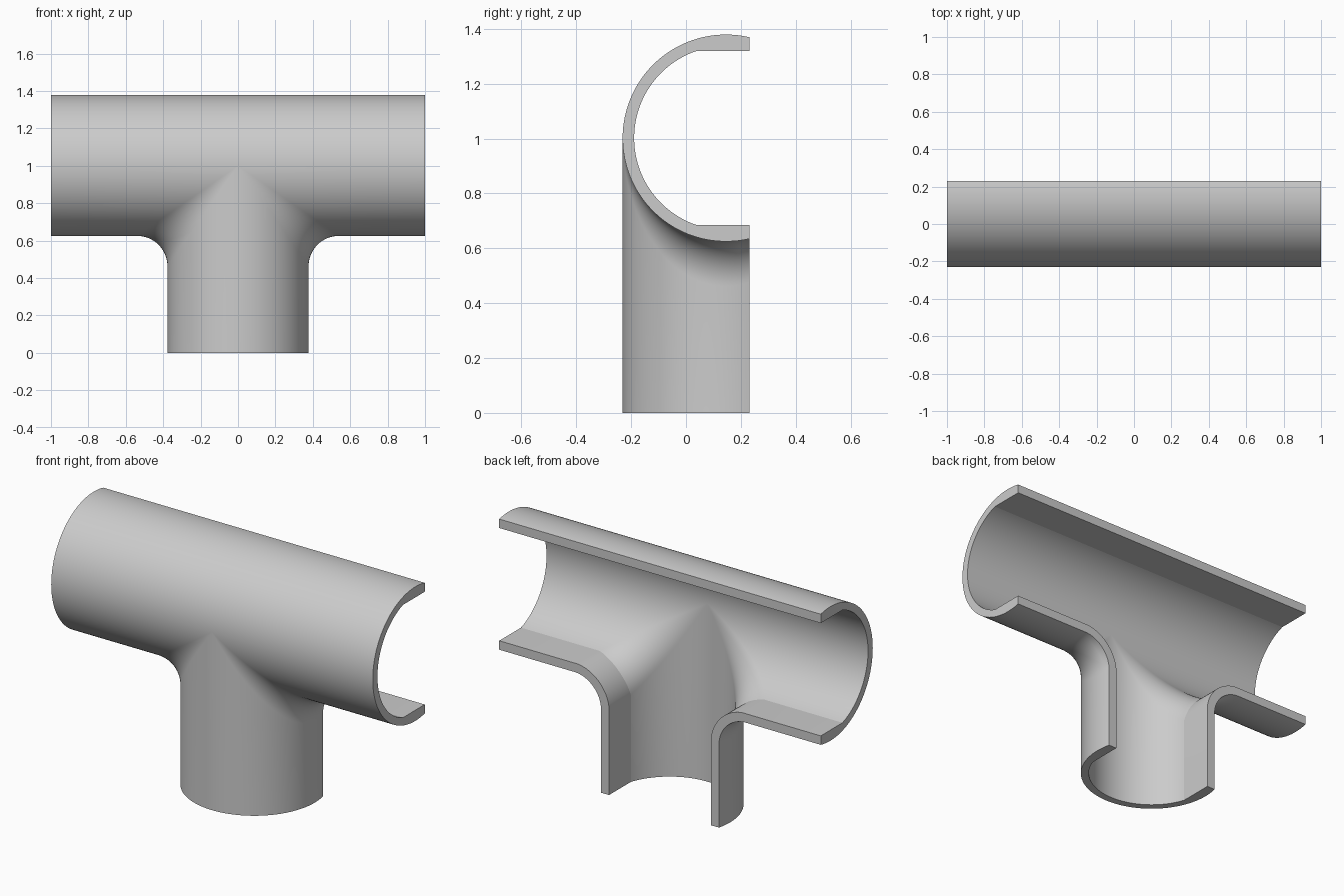
import bpy, bmesh, math
from mathutils import Vector

if "Cube" in bpy.data.objects:
    bpy.data.objects.remove(bpy.data.objects["Cube"])

R, RI = 0.377, 0.335          # outer and inner pipe radius
BALL = 0.54                   # outer radius + fillet radius
ZC, YC, YCUT = 1.002, 0.146, 0.231
FLAT = 0.317                  # half width of the flattened bore near the cut
ROWS, ARC = 48, 16


def tee_row(rad, t, sx):
    """Branch foot -> rolling fillet -> end of the run, at angle t."""
    c, s = math.cos(t), math.sin(t)
    centre = Vector((BALL * c, BALL * s, -BALL * c))
    a, b = Vector((-c, -s, 0)), Vector((0, -s, c))
    pts = [Vector((rad * c, rad * s, -ZC))]
    ang = a.angle(b, 0)
    for i in range(ARC + 1):
        f = i / ARC
        if ang > 1e-4:
            d = (a * math.sin((1 - f) * ang) + b * math.sin(f * ang)) / math.sin(ang)
        else:
            d = a
        pts.append(centre + d * (BALL - rad))
    pts.append(Vector((1, rad * s, -rad * c)))
    return [Vector((p.x * sx, p.y + YC, p.z + ZC)) for p in pts]


def top_row(rad, t, sx):
    """Straight upper wall of the run, at angle t."""
    y, z = rad * math.sin(t) + YC, rad * math.cos(t) + ZC
    return [Vector((0, y, z)), Vector((sx, y, z))]


def to_cut(row):
    return [Vector((p.x, YCUT, p.z)) for p in row]


def angles(end, n):
    return [-math.pi / 2 + (end + math.pi / 2) * i / n for i in range(n + 1)]


bm = bmesh.new()


def skin(rows):
    for r0, r1 in zip(rows, rows[1:]):
        for j in range(len(r0) - 1):
            bm.faces.new([bm.verts.new(p) for p in (r0[j], r0[j + 1], r1[j + 1], r1[j])])


for sx in (1, -1):
    for make in (tee_row, top_row):
        outer = [make(R, t, sx) for t in angles(math.asin((YCUT - YC) / R), ROWS)]
        outer[-1] = to_cut(outer[-1])
        inner = [make(RI, t, sx) for t in angles(-math.acos(FLAT / RI), ROWS - 1)]
        inner.append(to_cut(inner[-1]))      # flat strip out to the cut
        skin(outer)
        skin(inner)
        # rims: cut face, run end and branch foot
        skin([outer[-1], inner[-1]])
        skin([[r[-1] for r in outer], [r[-1] for r in inner]])
        if make is tee_row:
            skin([[r[0] for r in outer], [r[0] for r in inner]])

bmesh.ops.remove_doubles(bm, verts=bm.verts, dist=1e-5)
bmesh.ops.recalc_face_normals(bm, faces=bm.faces)

mesh = bpy.data.meshes.new("pipe_tee_section")
bm.to_mesh(mesh)
bm.free()
tee = bpy.data.objects.new("pipe_tee_section", mesh)
bpy.context.collection.objects.link(tee)

grey = bpy.data.materials.new("light grey")
grey.diffuse_color = (0.6, 0.6, 0.6, 1)
grey.use_nodes = True
grey.node_tree.nodes["Principled BSDF"].inputs["Base Color"].default_value = grey.diffuse_color
mesh.materials.append(grey)

bpy.context.view_layer.objects.active = tee
tee.select_set(True)
bpy.ops.object.shade_smooth_by_angle(angle=math.radians(12))
